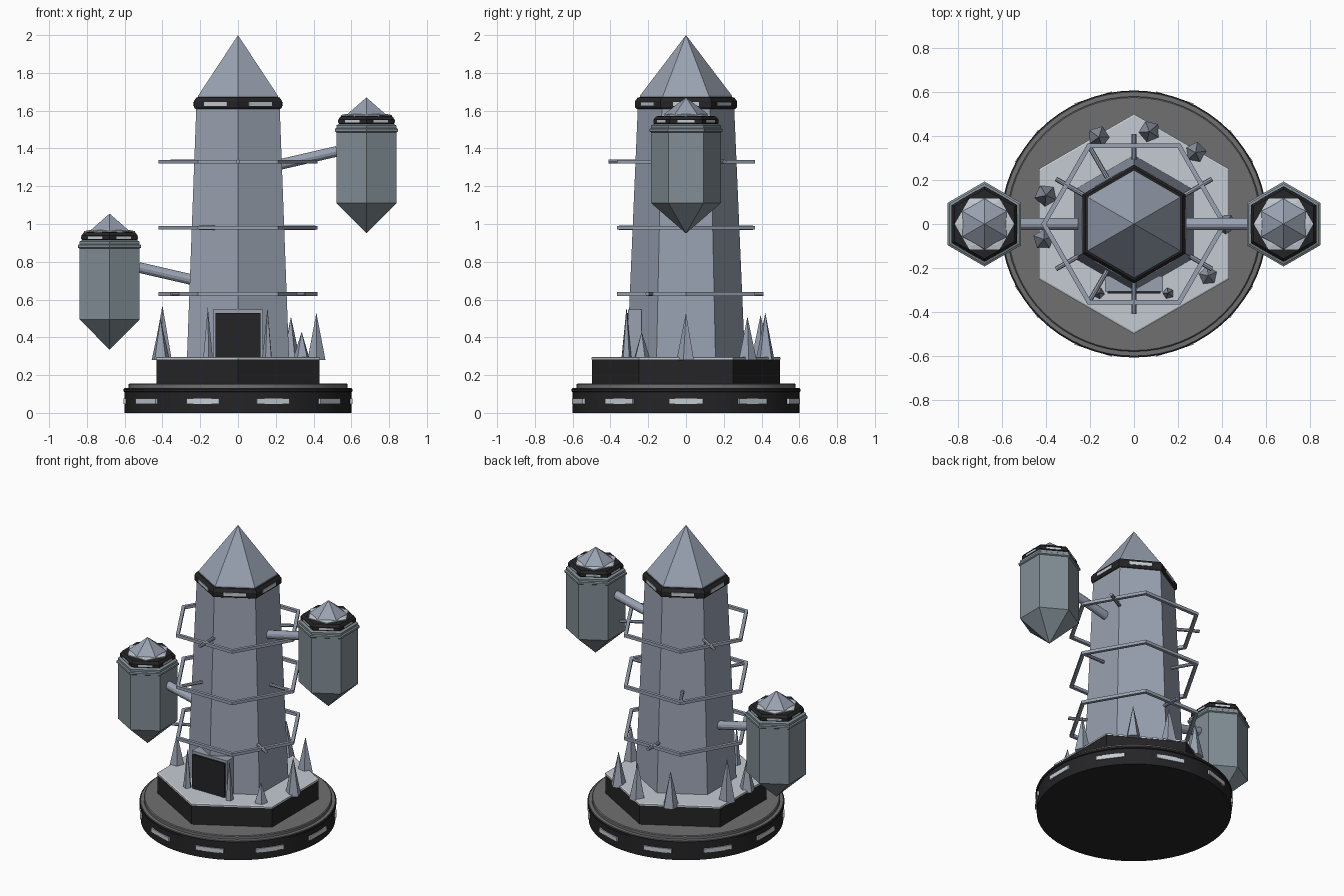
import bpy, bmesh
from math import pi, sin, cos, radians, sqrt
from mathutils import Vector, Matrix

if "Cube" in bpy.data.objects:
    bpy.data.objects.remove(bpy.data.objects["Cube"])


def material(name, r, g, b):
    m = bpy.data.materials.new(name)
    m.diffuse_color = (r, g, b, 1)
    m.use_nodes = True
    m.node_tree.nodes["Principled BSDF"].inputs["Base Color"].default_value = m.diffuse_color
    return m


STEEL = material("steel_blue", 0.32, 0.36, 0.44)
POD = material("pod_grey", 0.22, 0.27, 0.30)
BLACK = material("black_trim", 0.018, 0.018, 0.02)
STONE = material("stone_grey", 0.16, 0.16, 0.16)
PALE = material("pale_panel", 0.55, 0.60, 0.65)


def finish(bm, name, mat):
    bmesh.ops.remove_doubles(bm, verts=bm.verts, dist=1e-5)
    bmesh.ops.recalc_face_normals(bm, faces=bm.faces)
    me = bpy.data.meshes.new(name)
    bm.to_mesh(me)
    bm.free()
    me.materials.append(mat)
    ob = bpy.data.objects.new(name, me)
    bpy.context.collection.objects.link(ob)
    return ob


def lathe(name, profile, mat, sides=6, start=90, at=(0, 0, 0), closed=False):
    """Revolve (radius, z) points; open ends are capped unless the profile is a closed loop."""
    bm = bmesh.new()
    rings = []
    for r, z in profile:
        angles = [radians(start) + 2 * pi * i / sides for i in range(sides)]
        rings.append([bm.verts.new(Vector(at) + Vector((r * cos(a), r * sin(a), z))) for a in angles])
    pairs = list(zip(rings, rings[1:]))
    if closed:
        pairs.append((rings[-1], rings[0]))
    else:
        for ring, (r, z) in ((rings[0], profile[0]), (rings[-1], profile[-1])):
            if r > 0:
                bm.faces.new(ring)
    for a, b in pairs:
        for i in range(sides):
            j = (i + 1) % sides
            bm.faces.new((a[i], a[j], b[j], b[i]))
    return finish(bm, name, mat)


def rod(name, p, q, r, mat, sides=8):
    p, q = Vector(p), Vector(q)
    bm = bmesh.new()
    rot = (q - p).to_track_quat('Z', 'Y').to_matrix().to_4x4()
    bmesh.ops.create_cone(bm, cap_ends=True, segments=sides, radius1=r, radius2=r,
                          depth=(q - p).length, matrix=Matrix.Translation((p + q) / 2) @ rot)
    return finish(bm, name, mat)


def box(name, centre, size, mat, angle=0):
    bm = bmesh.new()
    bmesh.ops.create_cube(bm, size=1, matrix=Matrix.Translation(centre)
                          @ Matrix.Rotation(radians(angle), 4, 'Z') @ Matrix.Diagonal((*size, 1)))
    return finish(bm, name, mat)


def lights(name, count, radius, z, width, height, start=0, at=(0, 0), depth=0.02):
    for i in range(count):
        a = start + 360 * i / count
        t = radians(a)
        box(f"{name}_{i + 1}", (at[0] + radius * cos(t), at[1] + radius * sin(t), z),
            (depth, width, height), PALE, a)


def smooth(ob):
    bpy.context.view_layer.objects.active = ob
    ob.select_set(True)
    bpy.ops.object.shade_smooth_by_angle(angle=radians(30))
    ob.select_set(False)


# Round base with a rim of lights
smooth(lathe("base_drum", [(0.6, 0), (0.6, 0.11), (0.607, 0.113), (0.607, 0.127), (0.59, 0.13)], BLACK, 64))
smooth(lathe("base_top_disc", [(0.603, 0.126), (0.6, 0.132), (0.58, 0.133), (0.58, 0.15), (0.575, 0.155)], STONE, 64))
lights("base_light", 10, 0.595, 0.062, 0.18, 0.028)

# Hexagonal plinth
lathe("plinth", [(0.497, 0.15), (0.497, 0.285)], BLACK)
lathe("plinth_deck", [(0.5, 0.283), (0.5, 0.293), (0.492, 0.297)], PALE)

# Tower shaft, collar and roof
lathe("tower_shaft", [(0.312, 0.29), (0.255, 1.62)], STEEL)
lathe("tower_collar", [(0.25, 1.605), (0.265, 1.612), (0.27, 1.62), (0.27, 1.65), (0.255, 1.67), (0.24, 1.672)], BLACK)
lights("collar_light", 6, 0.27 * sqrt(3) / 2 - 0.006, 1.636, 0.14, 0.022)
lathe("roof", [(0.247, 1.66), (0.243, 1.68), (0, 2.0)], STEEL)

# Doorway
box("door", (0, -0.277, 0.41), (0.24, 0.076, 0.236), BLACK)
box("door_lintel", (0, -0.271, 0.538), (0.265, 0.07, 0.018), STEEL)
for s in (-1, 1):
    box("door_jamb", (s * 0.126, -0.271, 0.415), (0.012, 0.07, 0.24), STEEL)

# Three hexagonal hoops, each held by three struts
for n, (z, first) in enumerate(((0.63, 90), (0.98, 0), (1.33, 30)), 1):
    lathe(f"hoop_{n}", [(0.422, z - 0.01), (0.422, z + 0.01), (0.398, z + 0.01), (0.398, z - 0.01)],
          STEEL, start=0, closed=True)
    for k in range(3):
        t = radians(first + 120 * k)
        d = Vector((cos(t), sin(t), 0))
        rod(f"hoop_{n}_strut_{k + 1}", d * 0.23 + Vector((0, 0, z)), d * 0.41 + Vector((0, 0, z)), 0.011, STEEL)

# Hanging pods, one high on the right and one low on the left
for side, s, dz in (("right", 1, 0), ("left", -1, -0.615)):
    at = (s * 0.68, 0, dz)
    lathe(f"{side}_pod_body", [(0, 0.95), (0.184, 1.11), (0.184, 1.49)], POD, at=at)
    lathe(f"{side}_pod_collar", [(0.184, 1.485), (0.193, 1.49), (0.193, 1.503), (0.184, 1.508),
                                 (0.184, 1.522), (0.165, 1.53)], POD, at=at)
    lathe(f"{side}_pod_band", [(0.16, 1.525), (0.172, 1.533), (0.172, 1.553), (0.158, 1.57), (0.13, 1.572)], BLACK, at=at)
    lights(f"{side}_pod_light", 6, 0.172 * sqrt(3) / 2 - 0.008, 1.543 + dz, 0.09, 0.013, at=at)
    lathe(f"{side}_pod_cap_rim", [(0.135, 1.568), (0.135, 1.577), (0.11, 1.582)], PALE, start=0, at=at)
    lathe(f"{side}_pod_cap", [(0.118, 1.575), (0.112, 1.585), (0, 1.67)], STEEL, at=at)
    rod(f"{side}_arm", (s * 0.2, 0, 1.31 + dz), (s * 0.525, 0, 1.385 + dz), 0.028, STEEL, 12)

# Crystal spikes around the deck: x, y, radius, tip height
SPIKES = [(-0.16, 0.395, 0.052, 0.52), (0.07, 0.42, 0.052, 0.53), (0.28, 0.325, 0.05, 0.51),
          (-0.40, 0.13, 0.054, 0.57), (-0.41, -0.07, 0.05, 0.50), (0.415, 0.0, 0.05, 0.53),
          (0.337, -0.235, 0.048, 0.43), (-0.16, -0.315, 0.028, 0.56), (0.156, -0.315, 0.028, 0.56)]
for n, (x, y, r, tip) in enumerate(SPIKES):
    lathe(f"spike_{n + 1}", [(r, 0.28), (0, tip)], STEEL, 5, 40 * n, (x, y, 0))
